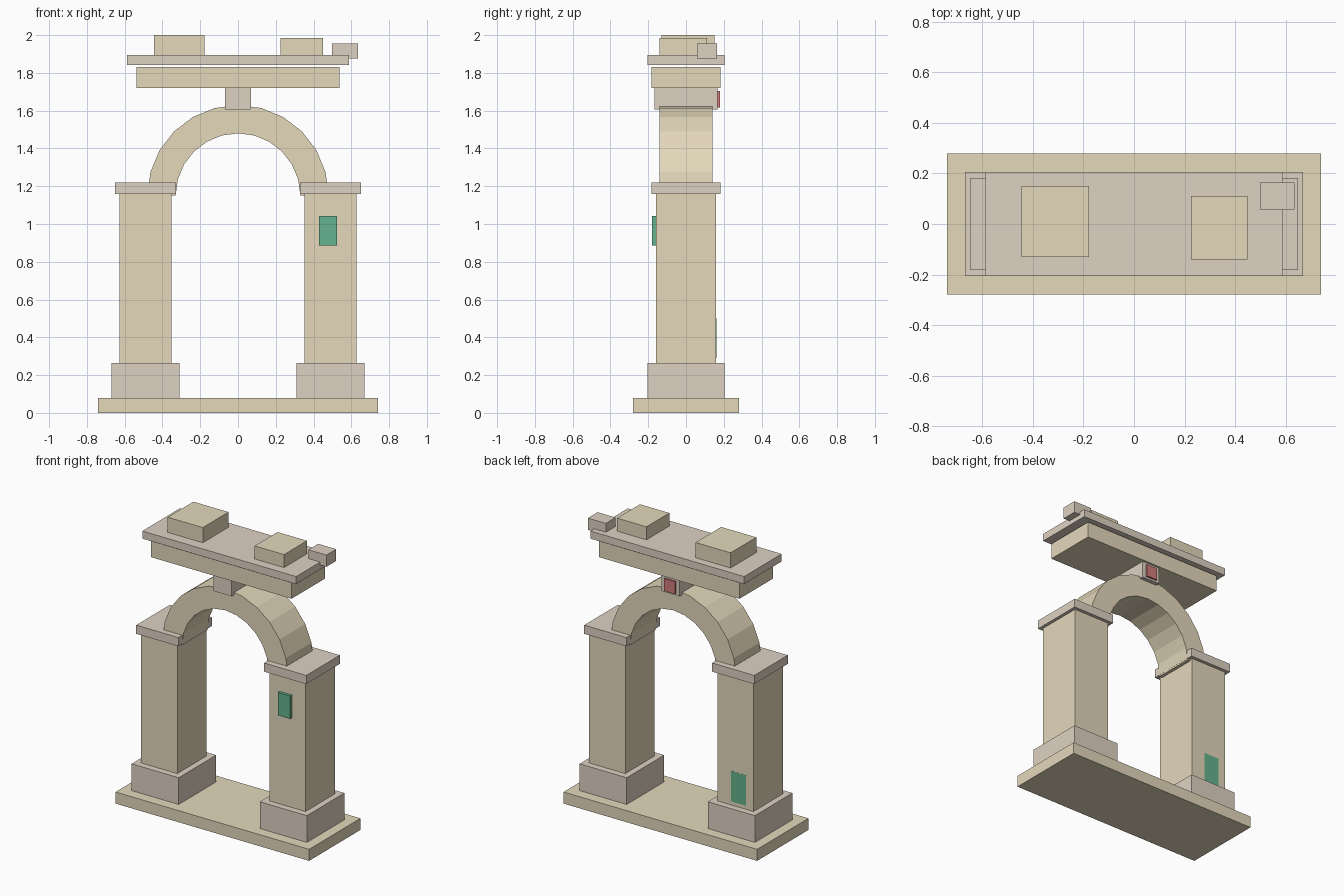
import bpy, bmesh
from math import pi, cos, sin

if "Cube" in bpy.data.objects:
    bpy.data.objects.remove(bpy.data.objects["Cube"])


def material(name, rgb):
    m = bpy.data.materials.new(name)
    m.diffuse_color = (*rgb, 1)
    m.use_nodes = True
    m.node_tree.nodes["Principled BSDF"].inputs["Base Color"].default_value = m.diffuse_color
    return m


SAND = material("sandstone", (0.78, 0.69, 0.50))
TRIM = material("trim_stone", (0.73, 0.64, 0.54))
GREEN = material("green_tile", (0.13, 0.45, 0.27))
RED = material("red_tile", (0.65, 0.20, 0.20))


def finish(name, bm, mat):
    bmesh.ops.recalc_face_normals(bm, faces=bm.faces[:])
    me = bpy.data.meshes.new(name)
    bm.to_mesh(me)
    bm.free()
    me.materials.append(mat)
    ob = bpy.data.objects.new(name, me)
    bpy.context.collection.objects.link(ob)
    return ob


def box(name, x, y, z, mat):
    """Box from (min, max) ranges; its origin sits at its centre."""
    bm = bmesh.new()
    bmesh.ops.create_cube(bm, size=1)
    bmesh.ops.scale(bm, vec=[r[1] - r[0] for r in (x, y, z)], verts=bm.verts)
    ob = finish(name, bm, mat)
    ob.location = [(r[0] + r[1]) / 2 for r in (x, y, z)]
    return ob


def arch(name, inner, outer, half_depth, spring_z, segments, mat):
    """Half ring made by sweeping a rectangular section around the arch."""
    bm = bmesh.new()
    rings = []
    for i in range(segments + 1):
        a = pi * i / segments
        rings.append([bm.verts.new((r * cos(a), y, spring_z + r * sin(a)))
                      for r, y in ((inner, -half_depth), (outer, -half_depth),
                                   (outer, half_depth), (inner, half_depth))])
    for a, b in zip(rings, rings[1:]):
        for k in range(4):
            n = (k + 1) % 4
            bm.faces.new((a[k], a[n], b[n], b[k]))
    bm.faces.new(rings[0])
    bm.faces.new(rings[-1])
    return finish(name, bm, mat)


# Ground slab
box("base_slab", (-0.74, 0.74), (-0.28, 0.28), (0, 0.08), SAND)

# Two piers, each with plinth and capital
for side, s in (("left", -1), ("right", 1)):
    for part, x0, x1, hy, z, mat in (
            ("plinth", 0.31, 0.67, 0.205, (0.08, 0.265), TRIM),
            ("pier", 0.352, 0.628, 0.16, (0.265, 1.16), SAND),
            ("capital", 0.328, 0.65, 0.183, (1.16, 1.22), TRIM)):
        box(f"{side}_{part}", sorted((s * x0, s * x1)), (-hy, hy), z, mat)

# Arch ring and keystone
arch("arch_ring", 0.33, 0.48, 0.14, 1.15, 12, SAND)
box("keystone", (-0.068, 0.068), (-0.168, 0.168), (1.605, 1.72), TRIM)

# Lintel and cornice
box("lintel", (-0.538, 0.538), (-0.183, 0.183), (1.72, 1.83), SAND)
box("cornice", (-0.588, 0.588), (-0.205, 0.205), (1.843, 1.895), TRIM)

# Broken blocks left on the top
box("large_top_block", (-0.446, -0.178), (-0.13, 0.15), (1.895, 2.0), SAND)
box("medium_top_block", (0.225, 0.45), (-0.14, 0.11), (1.895, 1.985), SAND)
box("small_top_block", (0.498, 0.636), (0.057, 0.164), (1.875, 1.956), TRIM)

# Coloured tiles: front of right pier, back of left pier, back of keystone
box("front_tile", (0.43, 0.525), (-0.18, -0.155), (0.885, 1.043), GREEN)
box("back_tile", (-0.572, -0.455), (0.14, 0.161), (0.29, 0.50), GREEN)
box("keystone_tile", (-0.042, 0.042), (0.16, 0.18), (1.618, 1.703), RED)
